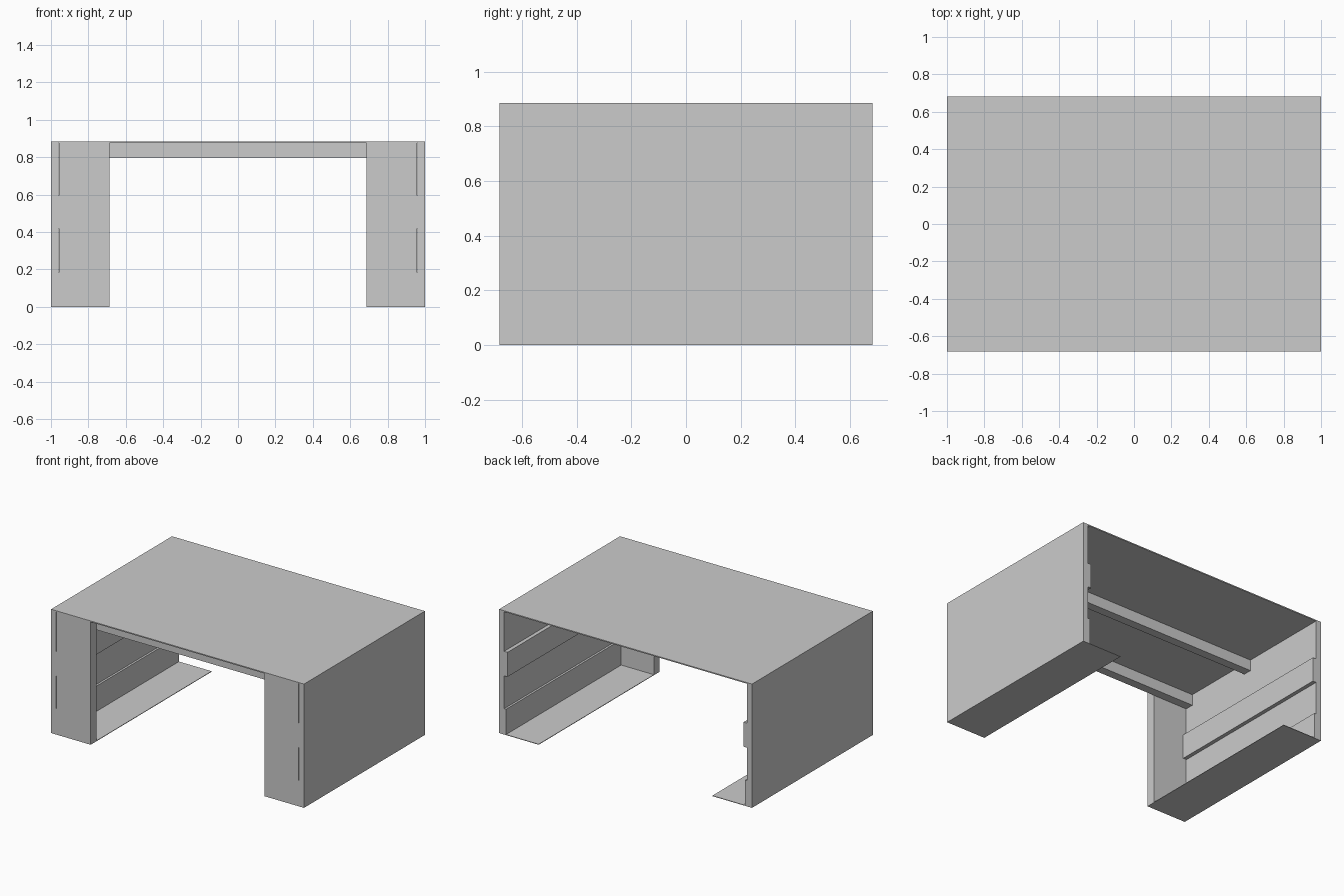
import bpy, bmesh

if "Cube" in bpy.data.objects:
    bpy.data.objects.remove(bpy.data.objects["Cube"])

W, D, H = 1.0, 0.683, 0.885     # half width, half depth, height
SHEET = 0.008                   # thickness of roof and floor sheets
FRONT = -0.618                  # back face of the front panels


def mesh_object(name, bm):
    bmesh.ops.recalc_face_normals(bm, faces=bm.faces)
    me = bpy.data.meshes.new(name)
    bm.to_mesh(me)
    bm.free()
    ob = bpy.data.objects.new(name, me)
    bpy.context.collection.objects.link(ob)
    return ob


def box(name, x, y, z):
    bm = bmesh.new()
    bmesh.ops.create_cube(bm, size=1)
    for v in bm.verts:
        for i, (a, b) in enumerate((x, y, z)):
            v.co[i] = b if v.co[i] > 0 else a
    return mesh_object(name, bm)


def extrude_y(name, profile, y0, y1):
    bm = bmesh.new()
    face = bm.faces.new([bm.verts.new((x, y0, z)) for x, z in profile])
    ext = bmesh.ops.extrude_face_region(bm, geom=[face])
    for g in ext["geom"]:
        if isinstance(g, bmesh.types.BMVert):
            g.co.y = y1
    return mesh_object(name, bm)


# roof sheet
box("roof", (-W, W), (-D, D), (H - SHEET, H))

# beams under the roof
for name, y in (("front_beam", FRONT), ("middle_beam", -0.035)):
    box(name, (-0.958, 0.958), (y, y + 0.062), (0.797, H - SHEET - 0.002))

for side, s in (("left", -1), ("right", 1)):
    # side wall with stepped inner face: thick base, thick middle rail
    steps = [(0.055, 0), (0.055, 0.185), (0.04, 0.185), (0.04, 0.42),
             (0.067, 0.42), (0.067, 0.595), (0.04, 0.595), (0.04, H - SHEET)]
    inner = [(s * (W - t), z) for t, z in steps]
    extrude_y(side + "_wall", [(s * W, 0)] + inner + [(s * W, H - SHEET)], -D, D)
    # front panel, leaving a fine slit beside the thin wall sections
    box(side + "_front_panel", sorted((s * 0.687, s * 0.956)),
        (-D, FRONT), (0, H - SHEET))
    # floor strip
    box(side + "_floor", sorted((s * 0.687, s * W)), (-D, D), (0, 0.004))
